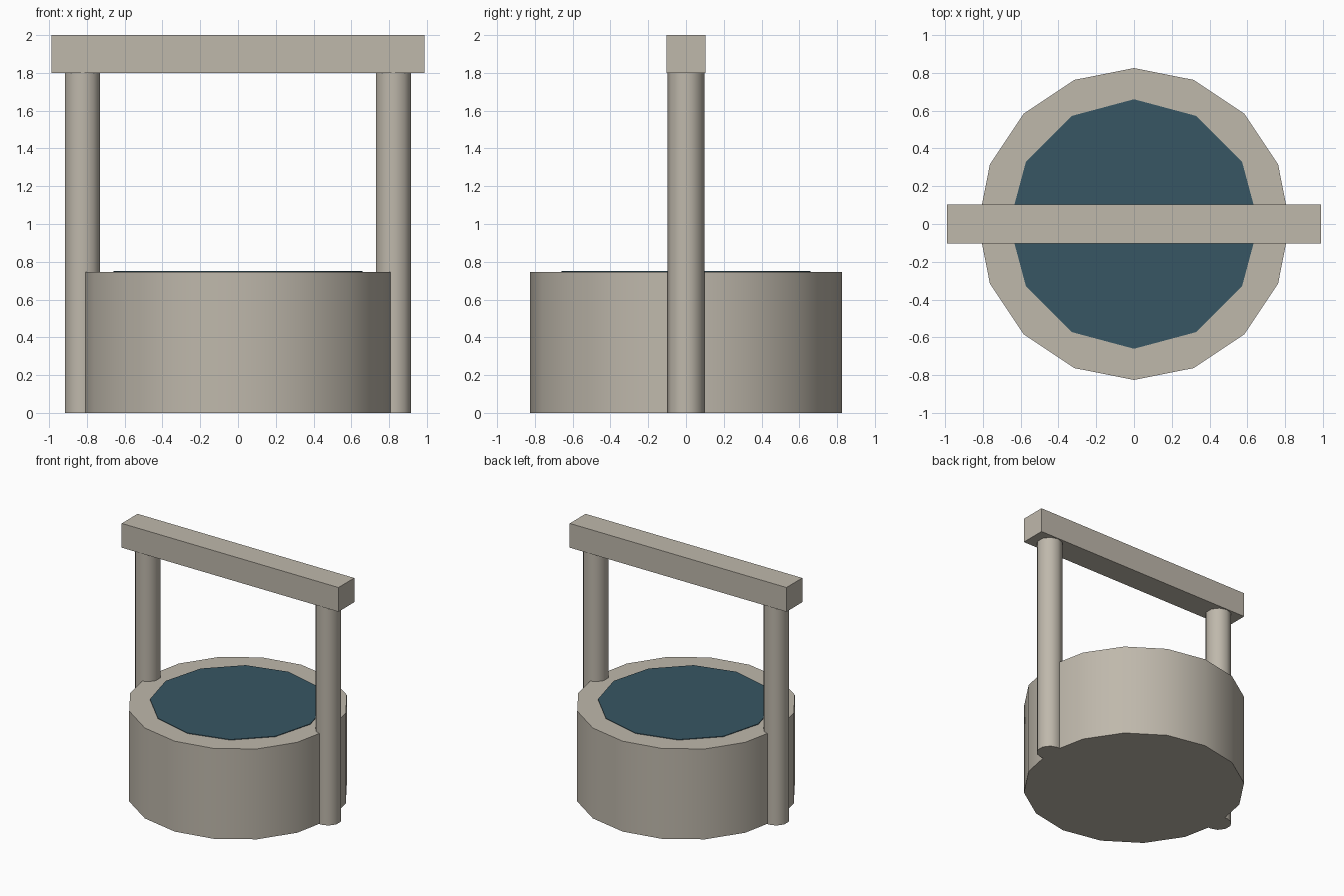
import bpy, math

if "Cube" in bpy.data.objects:
    bpy.data.objects.remove(bpy.data.objects["Cube"])


def material(name, rgb):
    m = bpy.data.materials.new(name)
    m.diffuse_color = (*rgb, 1.0)
    m.use_nodes = True
    m.node_tree.nodes["Principled BSDF"].inputs["Base Color"].default_value = m.diffuse_color
    return m


stone = material("pale_stone", (0.52, 0.48, 0.41))
blue = material("deep_water", (0.038, 0.093, 0.125))


def cylinder(name, sides, radius, z0, z1, mat, x=0.0):
    bpy.ops.mesh.primitive_cylinder_add(
        vertices=sides, radius=radius, depth=z1 - z0, location=(x, 0, (z0 + z1) / 2))
    ob = bpy.context.object
    ob.name = name
    ob.data.materials.append(mat)
    bpy.ops.object.shade_smooth_by_angle(angle=math.radians(45))
    return ob


# Round stone base, and the water disc standing just proud of its top
cylinder("well_wall", 16, 0.825, 0.0, 0.745, stone)
cylinder("water", 12, 0.66, 0.70, 0.75, blue)

# Two posts sunk into the sides of the base
for side, x in (("left", -0.823), ("right", 0.823)):
    cylinder(side + "_post", 10, 0.098, 0.0, 1.82, stone, x)

# Crossbeam
bpy.ops.mesh.primitive_cube_add(size=1, location=(0, 0, 1.9))
beam = bpy.context.object
beam.name = "crossbeam"
beam.scale = (1.976, 0.206, 0.2)
beam.data.materials.append(stone)
